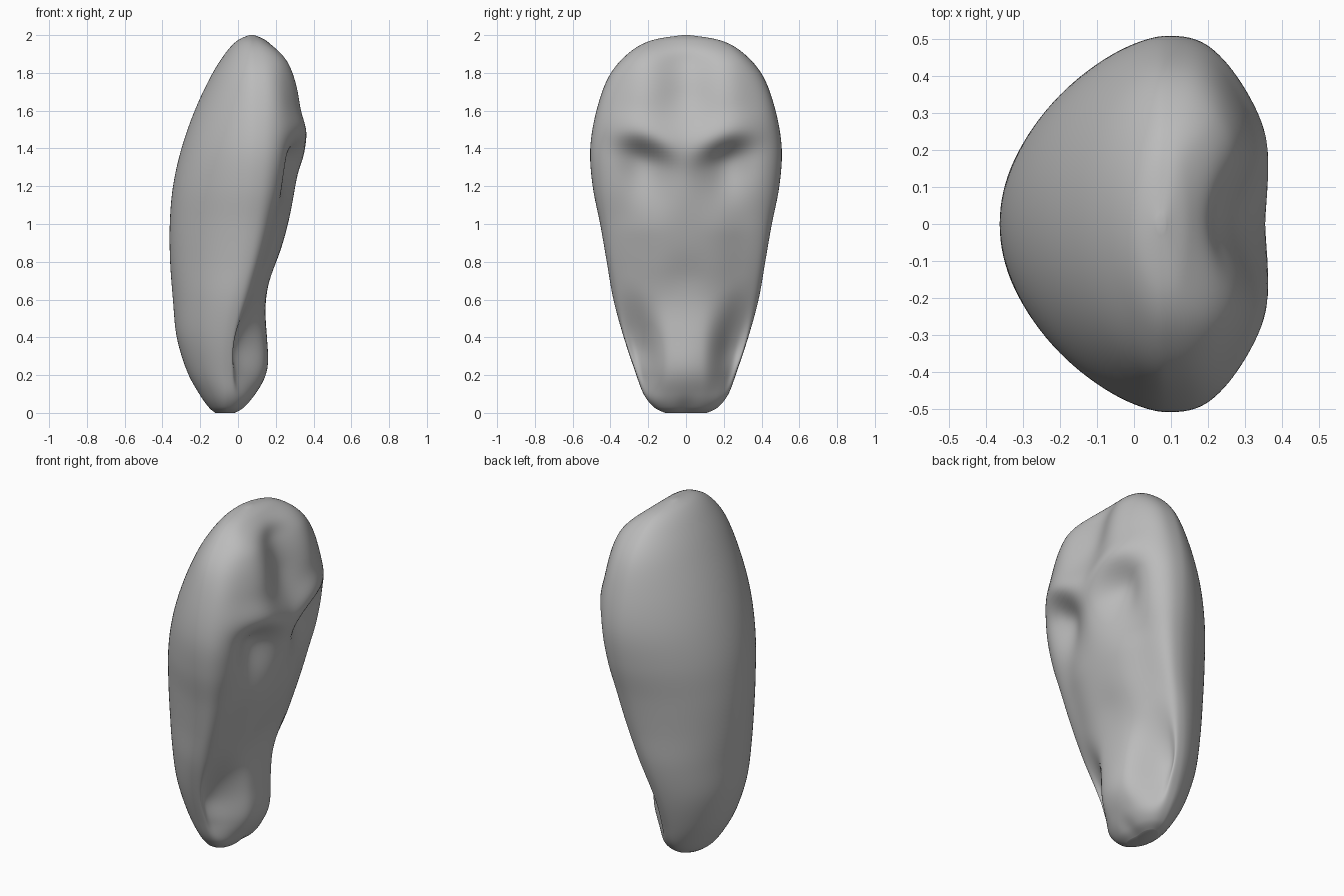
import bpy, bmesh
from math import sin, cos, pi, exp

cube = bpy.data.objects.get("Cube")
if cube:
    bpy.data.objects.remove(cube)

# Lengthwise stations: height, half width, back x, front x, x of widest point
STATIONS = [
    (0.00, 0.11, -0.12, -0.01, -0.06),
    (0.03, 0.17, -0.155, 0.04, -0.06),
    (0.10, 0.225, -0.205, 0.09, -0.06),
    (0.22, 0.27, -0.27, 0.14, -0.07),
    (0.40, 0.33, -0.325, 0.145, -0.06),
    (0.60, 0.385, -0.345, 0.15, -0.02),
    (0.80, 0.42, -0.36, 0.21, 0.03),
    (1.00, 0.455, -0.362, 0.265, 0.06),
    (1.20, 0.495, -0.345, 0.31, 0.08),
    (1.40, 0.508, -0.30, 0.345, 0.09),
    (1.60, 0.475, -0.23, 0.33, 0.09),
    (1.78, 0.41, -0.145, 0.295, 0.085),
    (1.90, 0.31, -0.07, 0.24, 0.08),
    (1.97, 0.19, -0.005, 0.155, 0.075),
    (2.00, 0.02, 0.06, 0.085, 0.07),
]
SEGMENTS, STEPS = 128, 10


def spline(a, b, c, d, t):
    """Smooth curve through b and c."""
    return tuple(0.5 * (2*q + (r - p)*t + (2*p - 5*q + 4*r - s)*t*t
                        + (3*q - p - 3*r + s)*t**3) for p, q, r, s in zip(a, b, c, d))


def bump(v, centre, size):
    return exp(-((v - centre) / size) ** 2)


def step(v, low, high):
    t = min(1, max(0, (v - low) / (high - low)))
    return t * t * (3 - 2 * t)


def relief(y, z):
    """Forward offset of the sculpted front side."""
    y = abs(y)
    # Two forehead lobes with a soft valley between them
    crown = step(z, 1.42, 1.7) * (1 - step(z, 1.84, 2.0))
    d = crown * (0.025 * bump(y, 0.23, 0.12) - 0.05 * bump(y, 0, 0.13))
    # Arched brow with hollow eye sockets under it
    brow = 1.35 + 0.6 * y - 0.75 * y * y
    d += 0.035 * bump(z, brow + 0.04, 0.09) * bump(y, 0.22, 0.18)
    d -= 0.095 * bump(y, 0.22, 0.13) * step(brow + 0.03 - z, 0, 0.14) * step(z, 0.95, 1.33)
    # Cheek pads
    d += 0.01 * bump(y, 0.23, 0.1) * bump(z, 1.13, 0.14)
    # Receding sides and shallow dip of the lower face
    d -= 0.025 * bump(y, 0.3, 0.12) * step(z, 0.45, 0.8) * (1 - step(z, 1.0, 1.25))
    d -= 0.012 * bump(y, 0, 0.12) * bump(z, 0.73, 0.1)
    # Grooves beside the muzzle, opening onto the sides near the chin
    d -= 0.045 * bump(y, 0.18 + 0.18 * z, 0.075) * step(z, 0.15, 0.35) * (1 - step(z, 0.42, 0.72))
    d -= 0.06 * step(y, 0.09, 0.23) * step(z, 0.04, 0.2) * (1 - step(z, 0.32, 0.65))
    # Muzzle swelling and chin notch
    d += 0.015 * bump(y, 0, 0.15) * bump(z, 0.28, 0.16)
    return d - 0.015 * bump(y, 0, 0.05) * bump(z, 0.02, 0.06)


# Sample the stations densely
rows = []
last = len(STATIONS) - 1
for i in range(last):
    a, b = STATIONS[max(i - 1, 0)], STATIONS[i]
    c, d = STATIONS[i + 1], STATIONS[min(i + 2, last)]
    rows += [spline(a, b, c, d, k / STEPS) for k in range(STEPS)]
rows.append(STATIONS[-1])

# Loft the body, with a fuller front section towards the forehead
bm = bmesh.new()
rings = []
for z, w, back, front, mid in rows:
    ring = []
    fullness = 0.73 - 0.1 * step(z, 1.4, 1.7)
    for k in range(SEGMENTS):
        ang = 2 * pi * k / SEGMENTS
        c, y = cos(ang), w * sin(ang)
        if c >= 0:
            x = mid + (front - mid) * c ** fullness + relief(y, z) * step(c, 0, 0.55)
        else:
            x = mid - (mid - back) * (-c) ** 1.22
        ring.append(bm.verts.new((x, y, min(2, max(0, z)))))
    rings.append(ring)
for lower, upper in zip(rings, rings[1:]):
    for k in range(SEGMENTS):
        n = (k + 1) % SEGMENTS
        bm.faces.new((lower[k], lower[n], upper[n], upper[k]))
bm.faces.new(rings[0][::-1])
bm.faces.new(rings[-1])
# Soften the lofted surface
for _ in range(5):
    bmesh.ops.smooth_vert(bm, verts=[v for r in rings[2:-2] for v in r], factor=0.5,
                          use_axis_x=True, use_axis_y=True, use_axis_z=False)
mesh = bpy.data.meshes.new("mask_body")
bm.to_mesh(mesh)
bm.free()
body = bpy.data.objects.new("mask_body", mesh)
bpy.context.collection.objects.link(body)

# Plain grey finish
grey = bpy.data.materials.new("plain_grey")
grey.use_nodes = True
colour = (0.5, 0.5, 0.5, 1)
grey.diffuse_color = colour
grey.node_tree.nodes["Principled BSDF"].inputs["Base Color"].default_value = colour
mesh.materials.append(grey)
for p in mesh.polygons:
    p.use_smooth = True
